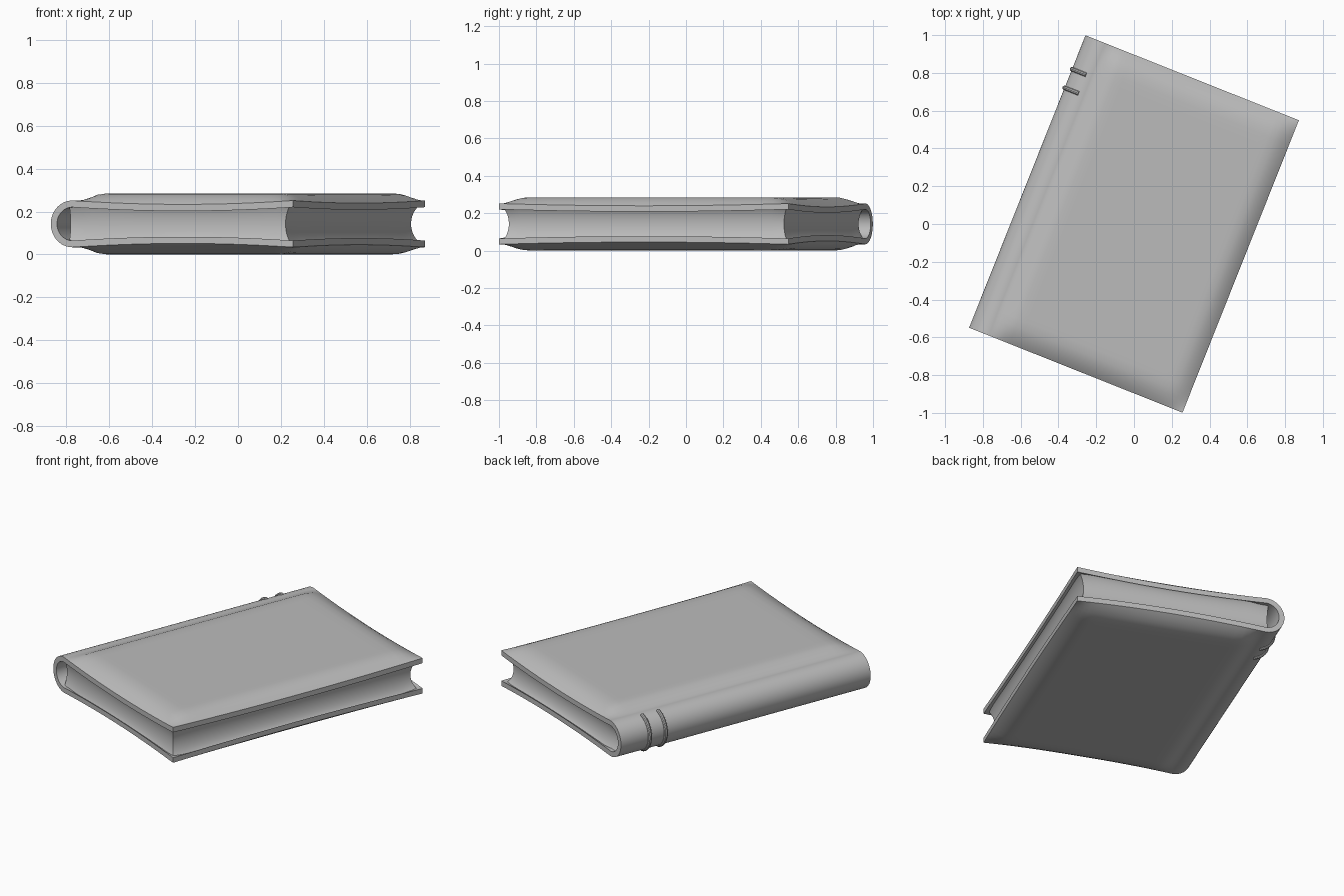
import bpy, bmesh, math
from mathutils import Matrix

if "Cube" in bpy.data.objects:
    bpy.data.objects.remove(bpy.data.objects["Cube"], do_unlink=True)

HALF_W, HALF_L, MID = 0.608, 0.833, 0.1425   # half width, half length, mid height
HINGE, BOARD = -0.5, 0.031                   # where the spine curve starts, cover thickness
TURN = Matrix.Rotation(math.radians(-21.7), 4, "Z")

grey = bpy.data.materials.new("grey")
grey.use_nodes = True
grey.diffuse_color = (0.5, 0.5, 0.5, 1)
grey.node_tree.nodes["Principled BSDF"].inputs["Base Color"].default_value = (0.5, 0.5, 0.5, 1)


def clamp(t):
    return max(0.0, min(1.0, t))


def cover_height(u, v):
    """Outer half height of the padded cover, dipping along its edges."""
    un = max(-1, min(1, (u - 0.054) / 0.554))
    vn = v / HALF_L
    edge = 0.109 - 0.018 * (1 - un * un) - 0.012 * (1 - vn * vn) * clamp(un)
    s = clamp((u - HINGE) / 0.11)
    hinge = s * s * (3 - 2 * s)
    fore = 1 - (1 - clamp((HALF_W - u) / 0.11)) ** 2
    ends = 1 - (1 - clamp((HALF_L - abs(v)) / 0.13)) ** 2
    return edge + (MID - edge) * hinge * fore * ends


def cover_profile(v, inset):
    """C-shaped line from the top fore edge, round the spine, to the bottom fore edge."""
    n = 28
    us = [HINGE + (HALF_W - HINGE) * (0.5 + 0.5 * math.cos(math.pi * i / n)) for i in range(n)]
    top = [(u, v, MID + cover_height(u, v) - inset) for u in us]
    bottom = [(u, v, 2 * MID - z) for u, v, z in reversed(top)]
    a, h = HALF_W + HINGE - inset, cover_height(HINGE, v) - inset
    arc = []
    for i in range(25):
        t = math.pi * i / 24
        arc.append((HINGE - a * math.sin(t), v, MID + h * math.cos(t)))
    return top + arc + bottom


def finish(name, bm):
    bmesh.ops.recalc_face_normals(bm, faces=bm.faces)
    mesh = bpy.data.meshes.new(name)
    bm.to_mesh(mesh)
    bm.free()
    mesh.shade_smooth()
    mesh.set_sharp_from_angle(angle=math.radians(35))
    mesh.materials.append(grey)
    obj = bpy.data.objects.new(name, mesh)
    obj.matrix_world = TURN
    bpy.context.collection.objects.link(obj)
    return obj


def loft(bm, rings):
    """Join closed rings of points with quads."""
    loops = [[bm.verts.new(p) for p in ring] for ring in rings]
    for a, b in zip(loops, loops[1:]):
        for i in range(len(a)):
            j = (i + 1) % len(a)
            bm.faces.new((a[i], a[j], b[j], b[i]))
    return loops


# Cover: two padded boards and a hollow rounded spine in one shell
bm = bmesh.new()
stations = [HALF_L * math.sin(math.pi / 2 * k / 16) for k in range(-16, 17)]
loops = loft(bm, [cover_profile(v, 0) + cover_profile(v, BOARD)[::-1] for v in stations])
for ring in (loops[0], loops[-1]):
    last = len(ring) - 1
    for i in range(len(ring) // 2 - 1):
        bm.faces.new((ring[i], ring[i + 1], ring[last - i - 1], ring[last - i]))
finish("cover", bm)


# Page block: flat at the spine, hollowed on the three open edges
def page_ring(t):
    bow = 1 - t * t
    left, right = -0.522, HALF_W - 0.02 - 0.032 * bow
    front, back = -HALF_L + 0.015 + 0.02 * bow, HALF_L - 0.018 - 0.03 * bow
    corners = [(left, front), (right, front), (right, back), (left, back)]
    ring = []
    for k, (u0, v0) in enumerate(corners):
        u1, v1 = corners[(k + 1) % 4]
        for i in range(20):
            u, v = u0 + (u1 - u0) * i / 20, v0 + (v1 - v0) * i / 20
            ring.append((u, v, MID + t * (cover_height(max(u, HINGE), v) - 0.022)))
    return ring


bm = bmesh.new()
loops = loft(bm, [page_ring(k / 8) for k in range(-8, 9)])
bm.faces.new(loops[0])
bm.faces.new(loops[-1])
finish("pages", bm)

# Raised bands: thin cords wrapped round the spine near the head
for number, v in enumerate((0.534, 0.64), 1):
    path = [p for p in cover_profile(v, 0) if p[0] < HINGE + 0.002]
    path = path[2:-2]
    rings = []
    for k, (u, _, z) in enumerate(path):
        a, b = path[max(k - 1, 0)], path[min(k + 1, len(path) - 1)]
        du, dz = b[0] - a[0], b[2] - a[2]
        size = math.hypot(du, dz)
        nu, nz = dz / size, -du / size
        ring = []
        for i in range(10):
            w = 2 * math.pi * i / 10
            r = 0.012 * math.cos(w)
            ring.append((u + nu * r, v + 0.012 * math.sin(w), z + nz * r))
        rings.append(ring)
    bm = bmesh.new()
    loops = loft(bm, rings)
    bm.faces.new(loops[0])
    bm.faces.new(loops[-1])
    finish(f"spine_band_{number}", bm)
